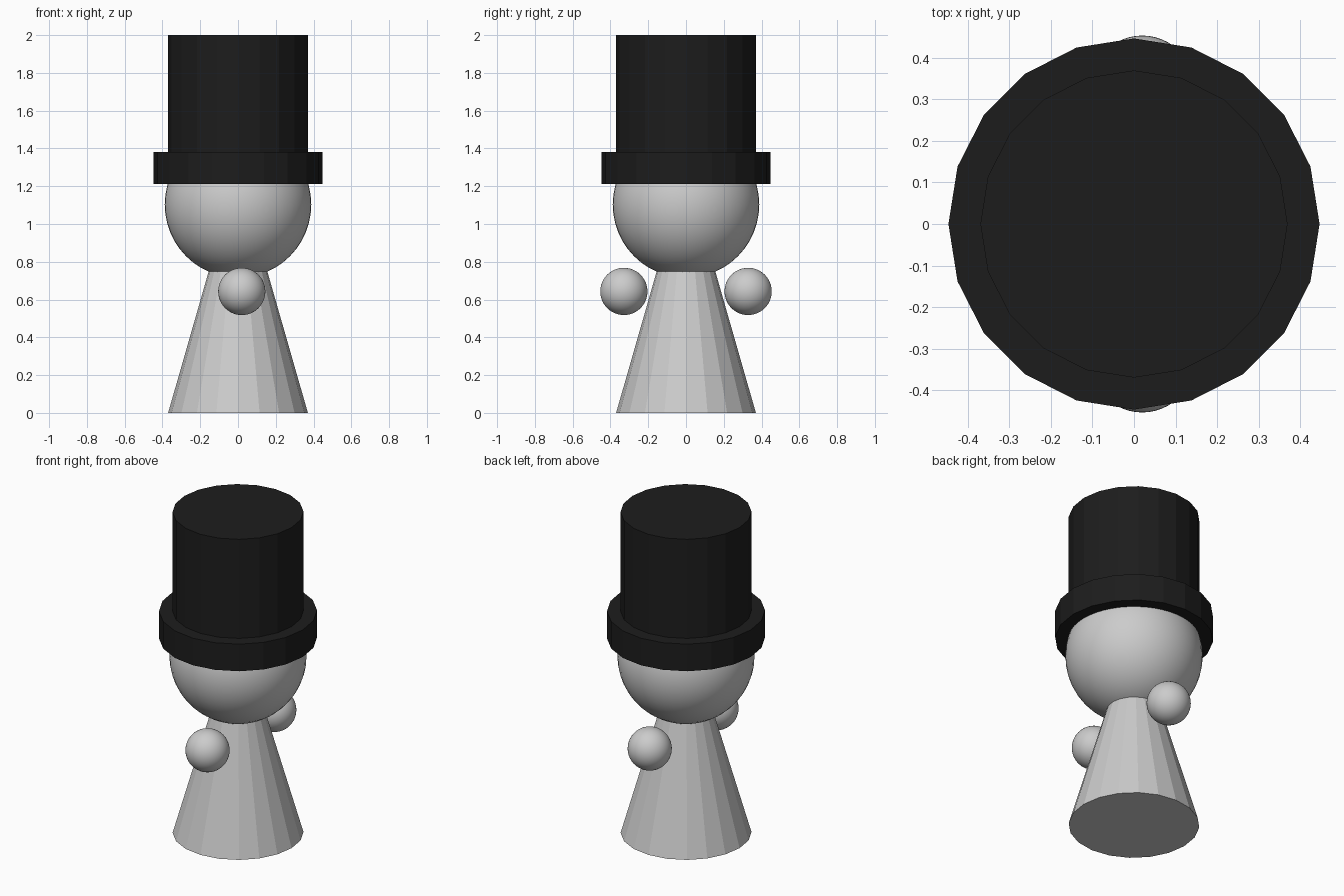
import bpy
import math

if "Cube" in bpy.data.objects:
    bpy.data.objects.remove(bpy.data.objects["Cube"])

SIDES = 20

hat_black = bpy.data.materials.new("hat_black")
hat_black.diffuse_color = (0.012, 0.012, 0.012, 1.0)
hat_black.use_nodes = True
hat_black.node_tree.nodes["Principled BSDF"].inputs["Base Color"].default_value = hat_black.diffuse_color


def tapered(name, r_low, r_high, z_low, z_high, material=None):
    """Flat-sided upright cylinder or cone with a corner on the x axis."""
    bpy.ops.mesh.primitive_cone_add(
        vertices=SIDES, radius1=r_low, radius2=r_high, depth=z_high - z_low,
        location=(0, 0, (z_low + z_high) / 2))
    obj = bpy.context.object
    obj.name = name
    if material:
        obj.data.materials.append(material)
    return obj


def ball(name, radius, location):
    bpy.ops.mesh.primitive_uv_sphere_add(
        segments=48, ring_count=24, radius=radius, location=location)
    obj = bpy.context.object
    obj.name = name
    bpy.ops.object.shade_smooth_by_angle(angle=math.radians(30))
    return obj


# Body: cone whose tip is buried in the head
tapered("body", 0.37, 0.0, 0.0, 1.29)

# Head
ball("head", 0.388, (0, 0, 1.103))

# Hands, one on each side, slightly off centre
for side, label in ((-1, "front_hand"), (1, "back_hand")):
    ball(label, 0.125, (0.02, side * 0.329, 0.643))

# Top hat
tapered("hat_brim", 0.447, 0.447, 1.213, 1.382, hat_black)
tapered("hat_crown", 0.37, 0.37, 1.30, 2.0, hat_black)
